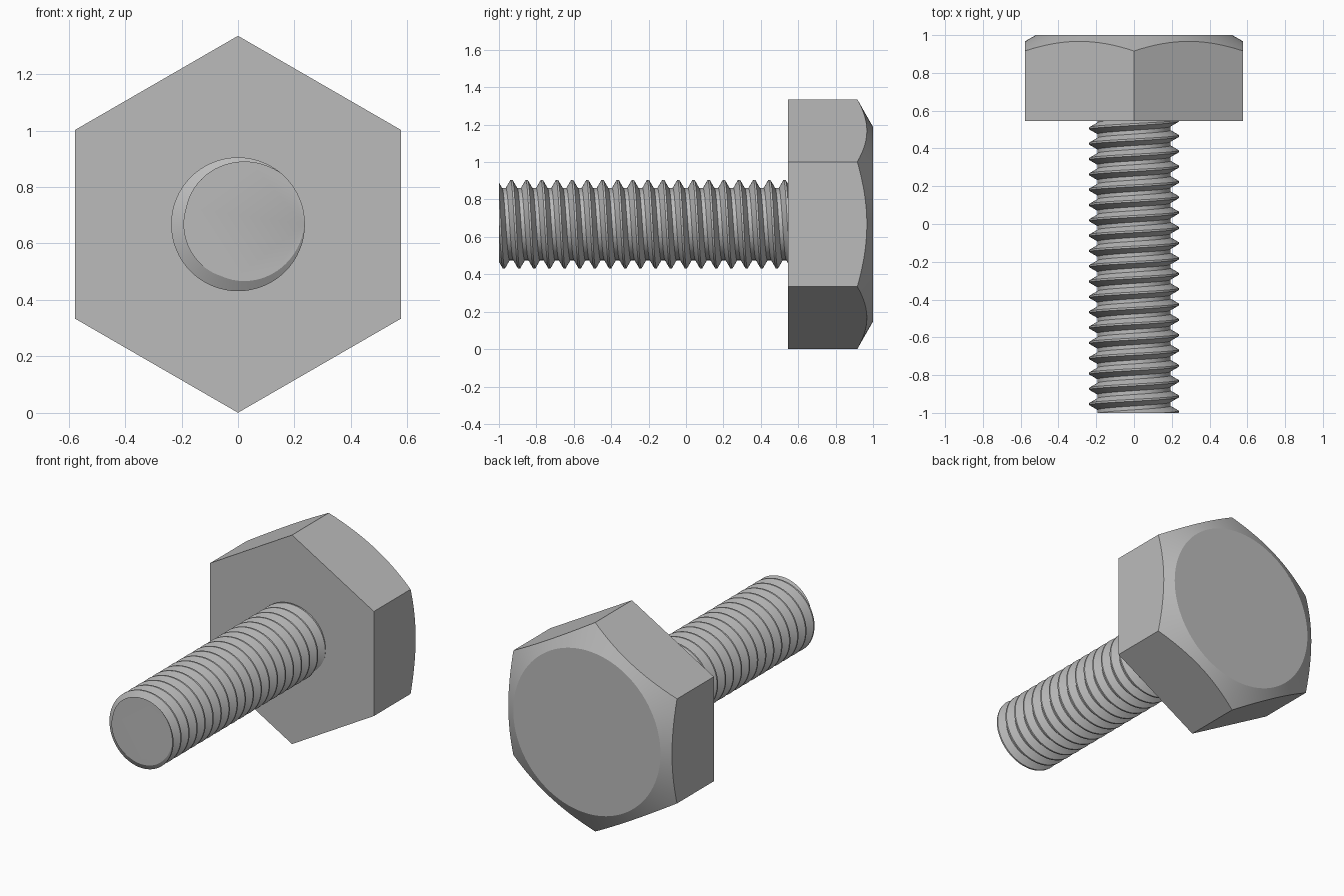
import bpy
import bmesh
from math import sin, cos, pi, radians

old = bpy.data.objects.get("Cube")
if old:
    bpy.data.objects.remove(old, do_unlink=True)

AXIS_Z = 0.668          # height of the bolt axis
HEAD_Y = 0.545          # underside of the head

steel = bpy.data.materials.new("grey_steel")
steel.use_nodes = True
steel.diffuse_color = (0.5, 0.5, 0.5, 1)
steel.node_tree.nodes["Principled BSDF"].inputs["Base Color"].default_value = (0.5, 0.5, 0.5, 1)


def polar(angle, radius, y):
    """Point around the bolt axis; angle runs from +z towards +x."""
    return (radius * sin(angle), y, AXIS_Z + radius * cos(angle))


def finish(name, bm, smooth_angle):
    bmesh.ops.recalc_face_normals(bm, faces=bm.faces[:])
    mesh = bpy.data.meshes.new(name)
    bm.to_mesh(mesh)
    bm.free()
    mesh.materials.append(steel)
    obj = bpy.data.objects.new(name, mesh)
    bpy.context.collection.objects.link(obj)
    bpy.ops.object.select_all(action="DESELECT")
    obj.select_set(True)
    bpy.context.view_layer.objects.active = obj
    bpy.ops.object.shade_smooth_by_angle(angle=radians(smooth_angle))


def build_head():
    """Hexagonal prism with a conical chamfer on its outer face."""
    side_steps = 16
    count = 6 * side_steps
    flat_radius, slope, apothem = 0.52, 0.57, 0.578
    bm = bmesh.new()
    base, rim, cap = [], [], []
    for i in range(count):
        a = 2 * pi * i / count
        r = apothem / cos(a % (pi / 3) - pi / 6)
        base.append(bm.verts.new(polar(a, r, HEAD_Y)))
        rim.append(bm.verts.new(polar(a, r, 1 - (r - flat_radius) * slope)))
        cap.append(bm.verts.new(polar(a, flat_radius, 1)))
    for lower, upper in ((base, rim), (rim, cap)):
        for i in range(count):
            j = (i + 1) % count
            bm.faces.new((lower[i], lower[j], upper[j], upper[i]))
    bm.faces.new(base)
    bm.faces.new(cap)
    finish("hex_head", bm, 25)


def build_shank():
    """Right-handed helical thread, trimmed flat at both ends."""
    pitch, crest, root, start = 0.0811, 0.237, 0.193, -0.933
    steps = 64
    # Thread profile over one pitch: crest flat, flank, root flat, flank
    profile = ((-1 / 16, crest), (1 / 16, crest), (3 / 8, root), (5 / 8, root), (15 / 16, crest))
    bm = bmesh.new()
    previous = None
    for i in range(-2 * steps, 20 * steps + 1):
        a = 2 * pi * i / steps
        row = [bm.verts.new(polar(a, r, start + (i / steps + f) * pitch)) for f, r in profile]
        if previous:
            for k in range(len(profile) - 1):
                bm.faces.new((previous[k], row[k], row[k + 1], previous[k + 1]))
        previous = row
    bmesh.ops.remove_doubles(bm, verts=bm.verts[:], dist=0.0001)
    for y, direction in ((-1, -1), (HEAD_Y + 0.01, 1)):
        bmesh.ops.bisect_plane(bm, geom=bm.verts[:] + bm.edges[:] + bm.faces[:], dist=0.00001,
                               plane_co=(0, y, 0), plane_no=(0, direction, 0), clear_outer=True)
    bmesh.ops.holes_fill(bm, edges=[e for e in bm.edges if e.is_boundary], sides=0)
    finish("threaded_shank", bm, 30)


build_head()
build_shank()
